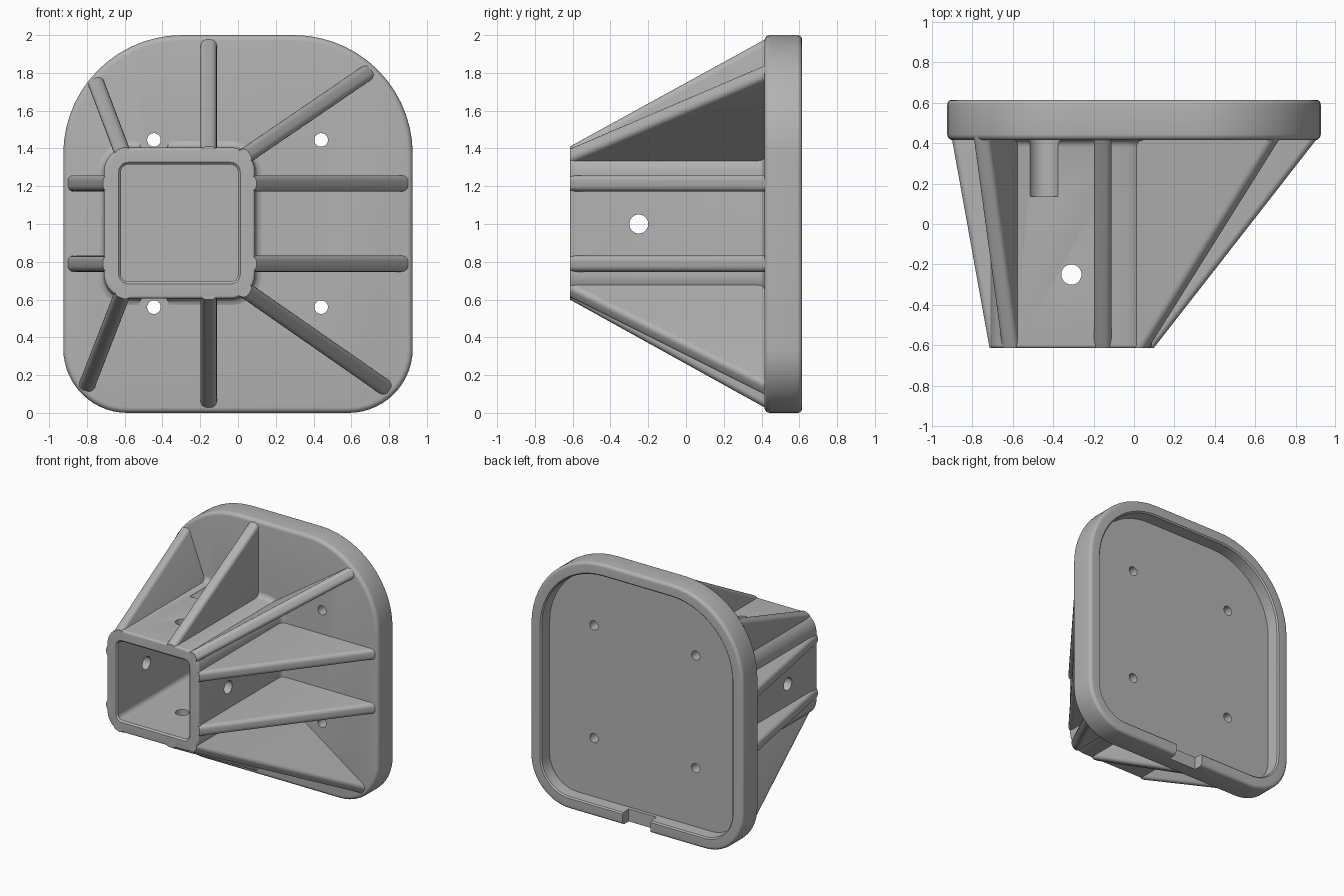
import bpy, bmesh, math
from mathutils import Vector

if "Cube" in bpy.data.objects:
    bpy.data.objects.remove(bpy.data.objects["Cube"], do_unlink=True)

GREY = (0.45, 0.45, 0.45, 1)
mat = bpy.data.materials.new("plain grey")
mat.use_nodes = True
mat.diffuse_color = GREY
mat.node_tree.nodes["Principled BSDF"].inputs["Base Color"].default_value = GREY

FRONT, PLATE_Y, BACK = -0.615, 0.415, 0.615


def make_object(name, bm):
    bmesh.ops.recalc_face_normals(bm, faces=bm.faces)
    mesh = bpy.data.meshes.new(name)
    bm.to_mesh(mesh)
    bm.free()
    obj = bpy.data.objects.new(name, mesh)
    bpy.context.collection.objects.link(obj)
    mesh.materials.append(mat)
    return obj


def select_only(obj):
    bpy.ops.object.select_all(action='DESELECT')
    obj.select_set(True)
    bpy.context.view_layer.objects.active = obj


def smooth(obj):
    select_only(obj)
    bpy.ops.object.shade_smooth_by_angle(angle=math.radians(35))


def cut(obj, cutter):
    select_only(obj)
    mod = obj.modifiers.new("cut", 'BOOLEAN')
    mod.operation, mod.solver, mod.object = 'DIFFERENCE', 'EXACT', cutter
    bpy.ops.object.modifier_apply(modifier=mod.name)
    bpy.data.objects.remove(cutter, do_unlink=True)


def rounded_rect(x0, x1, z0, z1, r_low, r_high, inset, y, steps=14):
    """Outline at depth y, shrunk by inset, with concentric corners."""
    pts = []
    corners = ((x1, z1, -1, -1, r_high), (x0, z1, 1, -1, r_high),
               (x0, z0, 1, 1, r_low), (x1, z0, -1, 1, r_low))
    for i, (x, z, sx, sz, r) in enumerate(corners):
        for k in range(steps + 1):
            a = math.pi / 2 * (i + k / steps)
            pts.append((x + sx * r + (r - inset) * math.cos(a), y,
                        z + sz * r + (r - inset) * math.sin(a)))
    return pts


def loft(name, rect, sections):
    """Skin a rounded rectangle through (y, inset) sections."""
    bm = bmesh.new()
    rings = [[bm.verts.new(p) for p in rounded_rect(*rect, inset, y)]
             for y, inset in sections]
    n = len(rings[0])
    for a, b in zip(rings, rings[1:]):
        for i in range(n):
            j = (i + 1) % n
            bm.faces.new((a[i], a[j], b[j], b[i]))
    bm.faces.new(rings[0])
    bm.faces.new(rings[-1])
    return make_object(name, bm)


def arc(y, inset, r, start, end, n=5):
    """Sections of a rounded edge centred on (y, inset)."""
    return [(y + r * math.sin(t), inset - r * math.cos(t)) for t in
            (math.radians(start + (end - start) * k / n) for k in range(n + 1))]


def drill(obj, centre, axis, radius, length):
    bm = bmesh.new()
    bmesh.ops.create_cone(bm, cap_ends=True, segments=32, radius1=radius,
                          radius2=radius, depth=length)
    cutter = make_object("drill", bm)
    cutter.rotation_mode = 'QUATERNION'
    cutter.rotation_quaternion = Vector(axis).to_track_quat('Z', 'Y')
    cutter.location = centre
    bpy.context.view_layer.update()
    cut(obj, cutter)


# Mounting plate with rounded edges and a recessed back
plate = loft("mounting_plate", (-0.925, 0.925, 0, 2, 0.34, 0.63),
             arc(PLATE_Y + 0.03, 0.03, 0.03, -90, 0)
             + arc(BACK - 0.025, 0.025, 0.025, 0, 90)
             + [(BACK, 0.085), (BACK - 0.01, 0.095), (0.515, 0.1)])
for x in (-0.445, 0.44):
    for z in (0.56, 1.445):
        drill(plate, (x, 0.5, z), (0, 1, 0), 0.036, 0.6)

# Drain notch in the lower rim
bm = bmesh.new()
bmesh.ops.create_cube(bm, size=1)
for v in bm.verts:
    v.co = (v.co.x * 0.24, 0.62 + v.co.y * 0.16, 0.04 + v.co.z * 0.2)
cut(plate, make_object("notch", bm))
smooth(plate)

# Square socket, flared where it meets the plate
socket = loft("socket", (-0.71, 0.09, 0.605, 1.405, 0.13, 0.13),
              [(PLATE_Y - 0.004, 0.09), (FRONT + 0.012, 0.09), (FRONT, 0.078)]
              + arc(FRONT + 0.015, 0.015, 0.015, -90, 0)
              + [(PLATE_Y - 0.035, 0), (PLATE_Y - 0.015, -0.006),
                 (PLATE_Y - 0.005, -0.015), (PLATE_Y, -0.035), (PLATE_Y + 0.02, -0.035)])
drill(socket, (-0.31, -0.25, 1), (1, 0, 0), 0.05, 2)
drill(socket, (-0.31, -0.25, 1), (0, 0, 1), 0.05, 2)
# Screw clearance grooves beside the two near plate holes
for z in (0.56, 1.445):
    drill(socket, (-0.445, 0.285, z), (0, 1, 0), 0.08, 0.3)
smooth(socket)


def rib(name, start, tip, half=0.043):
    """Sloping web from the socket mouth to the plate, rounded on its crest."""
    s, t = Vector((start[0], 0, start[1])), Vector((tip[0], 0, tip[1]))
    out = (t - s).normalized()
    side = out.cross(Vector((0, 1, 0))) * half
    inner = s - out * 0.05
    beyond = t + (t - s) * 0.02
    depth = Vector((0, 1, 0))
    profile = [inner + depth * FRONT, s + depth * FRONT,
               beyond + depth * (PLATE_Y + 0.02), inner + depth * (PLATE_Y + 0.02)]
    bm = bmesh.new()
    a = [bm.verts.new(p + side) for p in profile]
    b = [bm.verts.new(p - side) for p in profile]
    bm.faces.new(a)
    bm.faces.new(b[::-1])
    for i in range(4):
        j = (i + 1) % 4
        bm.faces.new((a[i], b[i], b[j], a[j]))
    crest = [bm.edges.get((v[1], v[2])) for v in (a, b)]
    bmesh.ops.bevel(bm, geom=crest, offset=0.03, segments=5, profile=0.5,
                    affect='EDGES')
    smooth(make_object(name, bm))


# Straight ribs
rib("top_rib", (-0.155, 1.41), (-0.155, 1.975))
rib("bottom_rib", (-0.155, 0.6), (-0.155, 0.03))
for level, z in (("upper", 1.215), ("lower", 0.79)):
    rib(level + "_left_rib", (0.097, z), (0.9, z))
    rib(level + "_right_rib", (-0.715, z), (-0.9, z))

# Corner ribs
rib("upper_left_corner_rib", (0.06, 1.375), (0.705, 1.815))
rib("lower_left_corner_rib", (0.06, 0.635), (0.8, 0.12))
rib("upper_right_corner_rib", (-0.62, 1.4), (-0.76, 1.77))
rib("lower_right_corner_rib", (-0.62, 0.61), (-0.81, 0.12))
